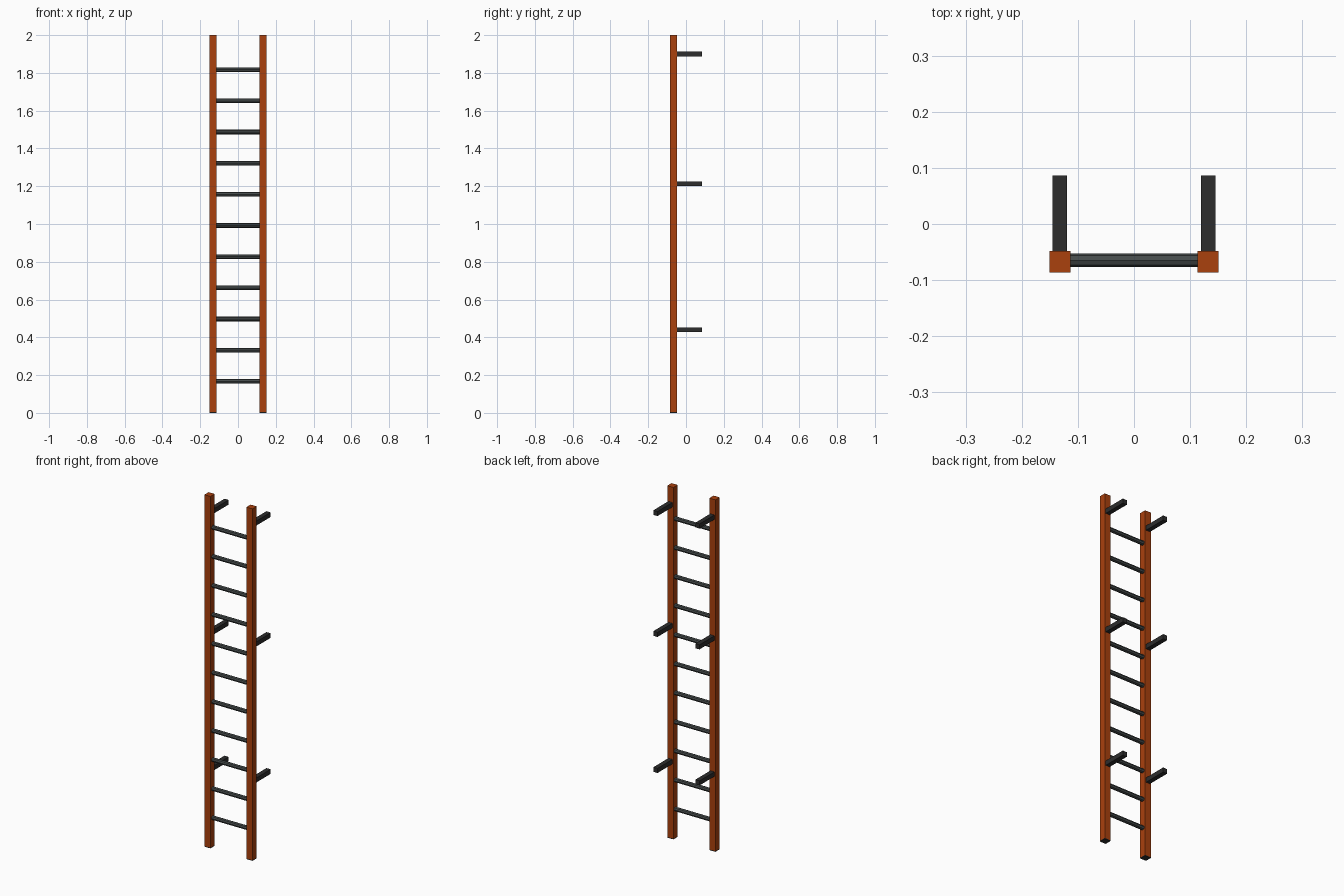
import bpy, math

if "Cube" in bpy.data.objects:
    bpy.data.objects.remove(bpy.data.objects["Cube"])

def material(name, rgb):
    m = bpy.data.materials.new(name)
    m.diffuse_color = (*rgb, 1)
    m.use_nodes = True
    m.node_tree.nodes["Principled BSDF"].inputs["Base Color"].default_value = m.diffuse_color
    return m

ORANGE = material("orange paint", (0.40, 0.052, 0.004))
STEEL = material("grey steel", (0.058, 0.068, 0.068))
BLACK = material("black metal", (0.026, 0.026, 0.026))

RAIL_X, RAIL_Y, RAIL_W = 0.132, -0.067, 0.038

def box(name, x, y, z, mat):
    """Box from (min, max) ranges."""
    bpy.ops.mesh.primitive_cube_add(size=1, location=[sum(r) / 2 for r in (x, y, z)])
    o = bpy.context.object
    o.scale = [r[1] - r[0] for r in (x, y, z)]
    bpy.ops.object.transform_apply(location=False, rotation=False, scale=True)
    o.name = name
    o.data.materials.append(mat)
    return o

def span(c, w):
    return (c - w / 2, c + w / 2)

for side, s in (("left", -1), ("right", 1)):
    x = s * RAIL_X
    # Side rail with a thin dark foot
    box(f"{side}_rail", span(x, RAIL_W), span(RAIL_Y, RAIL_W), (0.004, 2), ORANGE)
    box(f"{side}_foot", span(x, RAIL_W), span(RAIL_Y, RAIL_W), (0, 0.004), BLACK)
    # Wall brackets
    for i, z in enumerate((0.44, 1.213, 1.90)):
        box(f"{side}_bracket_{i + 1}", span(x, 0.026), (-0.05, 0.086), span(z, 0.026), BLACK)

# Rungs
for i in range(11):
    bpy.ops.mesh.primitive_cylinder_add(
        vertices=8, radius=0.012, depth=2 * RAIL_X - RAIL_W + 0.004,
        location=(0, -0.065, 0.167 + 0.165 * i), rotation=(0, math.pi / 2, 0))
    o = bpy.context.object
    o.name = f"rung_{i + 1}"
    o.data.materials.append(STEEL)
